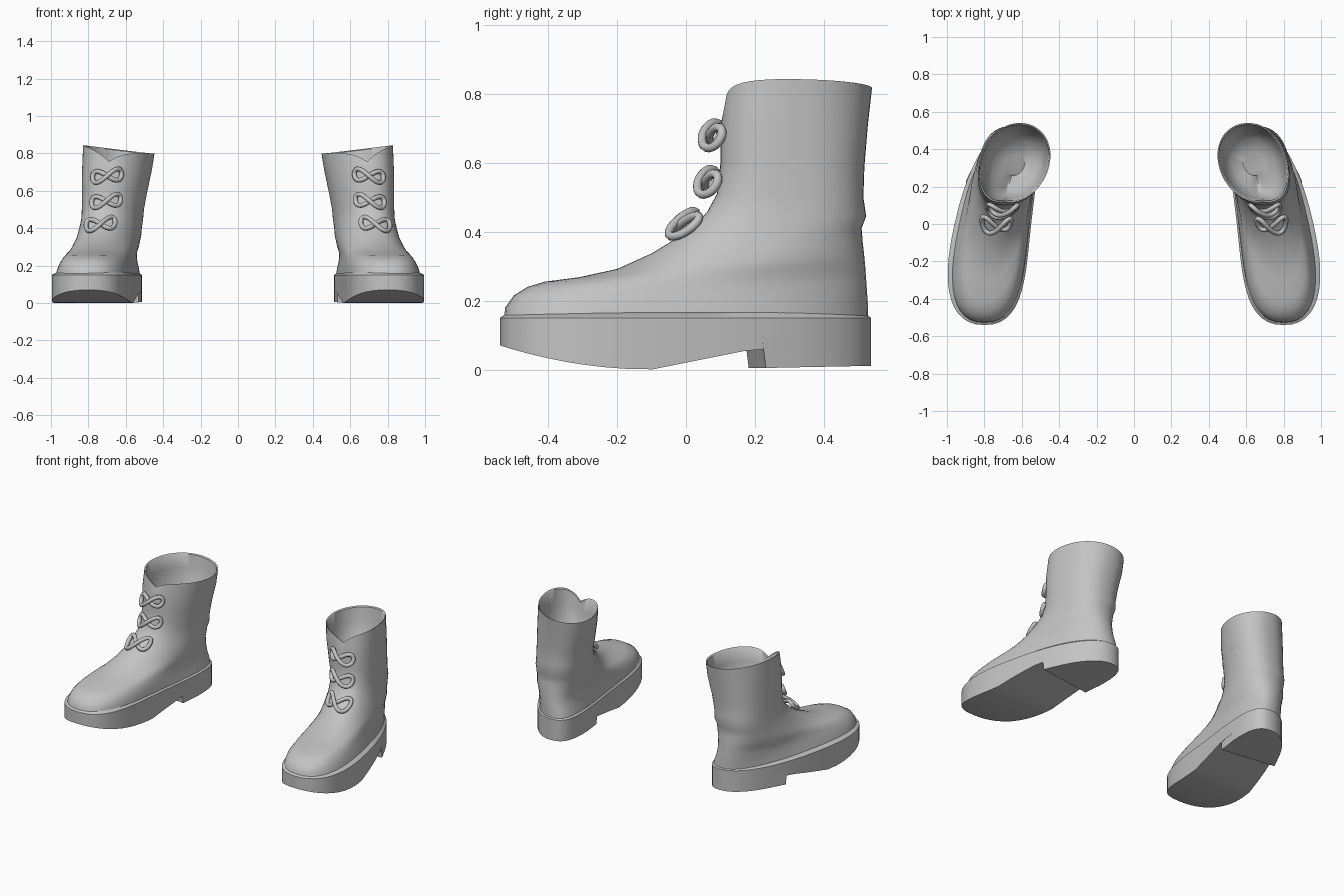
import bpy, bmesh, math

if "Cube" in bpy.data.objects:
    bpy.data.objects.remove(bpy.data.objects["Cube"])

N = 48  # points around each ring

leather = bpy.data.materials.new("grey leather")
leather.diffuse_color = (0.55, 0.55, 0.55, 1)
leather.use_nodes = True
leather.node_tree.nodes["Principled BSDF"].inputs["Base Color"].default_value = leather.diffuse_color


def quad(p, s):
    """Quadratic through three values at s = 0, 0.5, 1."""
    a, m, b = p
    return a * (1 - s) * (1 - 2 * s) + m * 4 * s * (1 - s) + b * s * (2 * s - 1)


def power(v, e):
    return math.copysign(abs(v) ** e, v)


def ring(yf, yb, zf, zb, cx, w, e=0.85):
    """Tilted rounded outline from the front point to the back point."""
    pts = []
    for i in range(N):
        a = 2 * math.pi * i / N
        s = (1 - power(math.cos(a), e)) / 2
        x = quad(cx, s) + quad(w, s) * power(math.sin(a), e)
        pts.append((x, yf + (yb - yf) * s, zf + (zb - zf) * s))
    return pts


def finish(ob):
    """Colour the part and mirror it to the other boot."""
    bpy.context.collection.objects.link(ob)
    ob.data.materials.append(leather)
    mod = ob.modifiers.new("other_boot", 'MIRROR')
    mod.use_mirror_merge = False
    return ob


def mesh_part(name, bm, angle):
    bmesh.ops.recalc_face_normals(bm, faces=bm.faces[:])
    me = bpy.data.meshes.new(name)
    bm.to_mesh(me)
    bm.free()
    ob = finish(bpy.data.objects.new(name, me))
    bpy.ops.object.select_all(action='DESELECT')
    ob.select_set(True)
    bpy.context.view_layer.objects.active = ob
    bpy.ops.object.shade_smooth_by_angle(angle=math.radians(angle))


def loft(bm, rings):
    loops = [[bm.verts.new(p) for p in r] for r in rings]
    for a, b in zip(loops, loops[1:]):
        n = len(a)
        for i in range(n):
            j = (i + 1) % n
            bm.faces.new((a[i], a[j], b[j], b[i]))
    return loops


# Upper: rings climb from the sole over the toe and instep to the shaft
SECTIONS = [  # front y, back y, front z, back z, centre x, half width
    (-.53, .53, .13, .13, (.80, .75, .62), (.25, .193, .195)),
    (-.525, .528, .18, .19, (.80, .745, .63), (.24, .183, .185)),
    (-.50, .526, .215, .22, (.80, .74, .64), (.225, .174, .18)),
    (-.46, .524, .24, .25, (.80, .735, .645), (.20, .168, .175)),
    (-.41, .522, .255, .275, (.80, .73, .65), (.175, .165, .17)),
    (-.31, .52, .268, .305, (.795, .72, .655), (.145, .165, .17)),
    (-.20, .517, .292, .335, (.785, .71, .66), (.13, .165, .168)),
    (-.10, .513, .337, .37, (.765, .695, .66), (.125, .162, .168)),
    (.00, .51, .398, .41, (.74, .685, .66), (.13, .16, .168)),
    (.06, .523, .455, .445, (.72, .675, .655), (.14, .16, .165)),
    (.09, .515, .51, .50, (.71, .67, .65), (.15, .162, .165)),
    (.10, .518, .60, .59, (.70, .66, .64), (.165, .17, .17)),
    (.10, .528, .71, .71, (.695, .647, .62), (.175, .18, .18)),
]
rings = [ring(*s) for s in SECTIONS]

# Rim: tilted outward, with a pointed notch at the front
rim = []
for i, (x, y, z) in enumerate(ring(.10, .54, .825, .82, (.69, .637, .61), (.18, .186, .185), .95)):
    a = 2 * math.pi * min(i, N - i) / N
    dip = math.exp(-a / .42)
    rim.append((x, y + .02 * dip, z + .12 * (x - .637) - .075 * dip))
rings.append(rim)

# Lining: bowl that sinks inside the shaft
for scale, drop in ((.96, .005), (.91, .09), (.82, .19), (.62, .26), (.3, .295)):
    rings.append([(.64 + (x - .64) * scale, .32 + (y - .32) * scale, z - drop)
                  for x, y, z in rim])
bm = bmesh.new()
loops = loft(bm, rings)
bm.faces.new(loops[0])
bm.faces.new(loops[-1])
mesh_part("boot_upper", bm, 50)


# Sole: curls up at the toe and arches up toward the heel
def sole_z(y):
    if y < -.1:
        return .07 * ((-.1 - y) / .44) ** 2
    return min(.06, .2 * (y + .1))


FOOT = ((.80, .755, .62), (.265, .205, .205))
edge = ring(-.54, .537, .15, .15, *FOOT)
bottom = [(x, y, sole_z(y)) for x, y, z in edge]
welt = [(.72 + (x - .72) * .9, y * .96, .165) for x, y, z in edge]
bm = bmesh.new()
loops = loft(bm, [bottom, edge, welt])
bm.faces.new(loops[2])
low = loops[0]
for i in range(N // 2):
    quad_verts = [low[i], low[i + 1], low[(N - i - 1) % N], low[(N - i) % N]]
    bm.faces.new(list(dict.fromkeys(quad_verts)))
mesh_part("sole", bm, 35)

# Heel block: back part of the same outline with a slanted front face
back = [(x, y) for x, y, z in edge if y > .24]
front = [(quad(FOOT[0], .69) + side * .183, .195 + side * .025) for side in (1, -1)]
outline = [front[0]] + back + [front[1]]
bm = bmesh.new()
loops = loft(bm, [[(x, y + (.012 if y < .23 else 0), .004 + .02 * max(0, y - .2))
                   for x, y in outline],
                  [(x, y, .10) for x, y in outline]])
for loop in loops:
    bm.faces.new(loop)
mesh_part("heel", bm, 35)

# Laces: three figure-eight loops wrapped across the front
LACES = [("top_lace", .70, .058, .68, .3), ("middle_lace", .705, .045, .545, .35),
         ("lower_lace", .735, -.025, .423, 1.0)]
for name, cx, cy, cz, lean in LACES:
    cu = bpy.data.curves.new(name, 'CURVE')
    cu.dimensions = '3D'
    cu.bevel_depth = .013
    cu.bevel_resolution = 2
    sp = cu.splines.new('POLY')
    sp.points.add(35)
    sp.use_cyclic_u = True
    for i, p in enumerate(sp.points):
        t = 2 * math.pi * i / 36
        dx, dz = .078 * math.sin(t), .03 * math.sin(2 * t)
        p.co = (cx + dx, cy + 7 * dx * dx + lean * dz + .01 * math.cos(t), cz + dz - .12 * dx, 1)
    sp.use_smooth = True
    finish(bpy.data.objects.new(name, cu))
